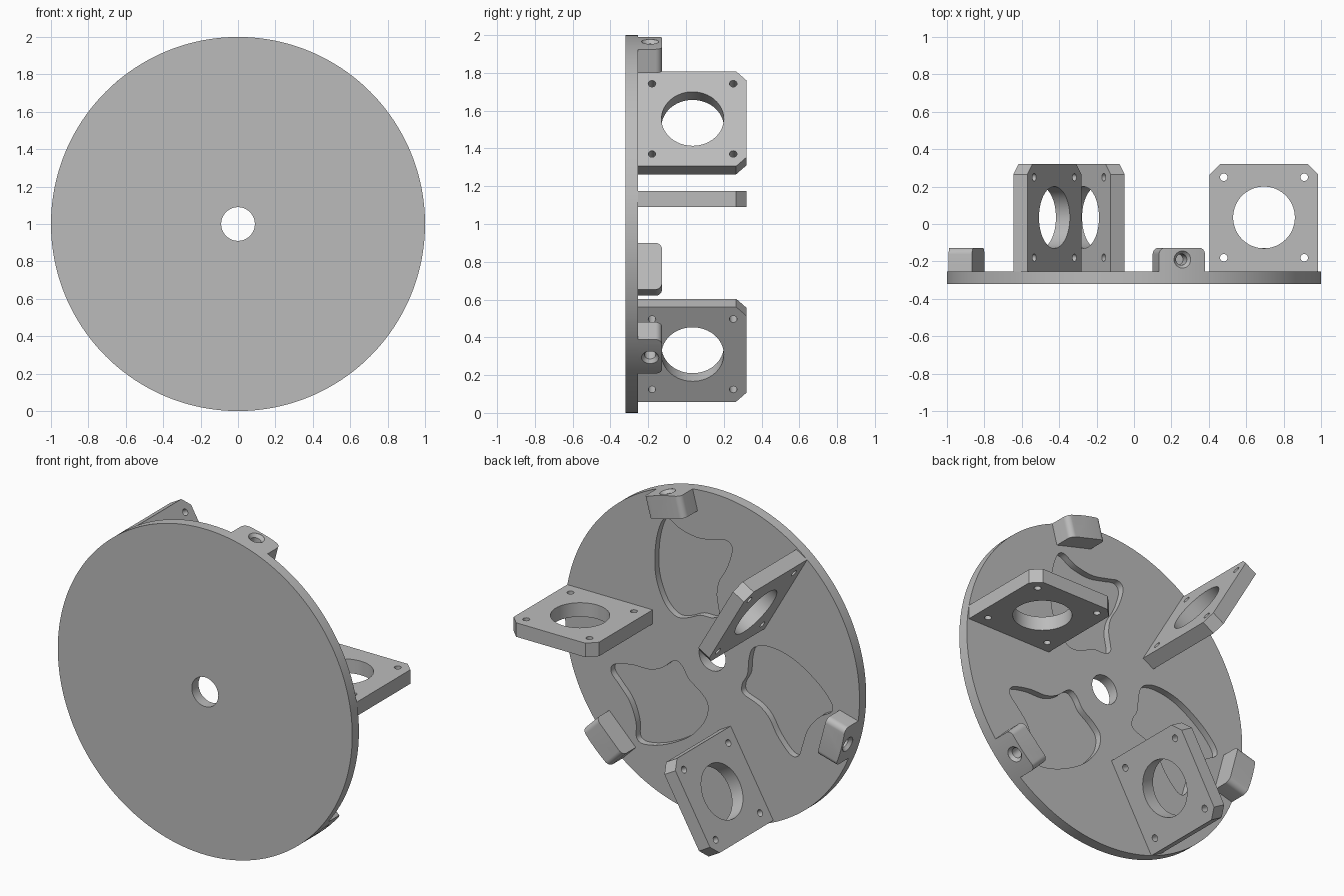
import bpy
from math import cos, sin, pi, radians
from mathutils import Matrix, Vector
from mathutils.geometry import interpolate_bezier

if "Cube" in bpy.data.objects:
    bpy.data.objects.remove(bpy.data.objects["Cube"])

grey = bpy.data.materials.new("plain_grey")
grey.use_nodes = True
grey.diffuse_color = (0.5, 0.5, 0.5, 1)
grey.node_tree.nodes["Principled BSDF"].inputs["Base Color"].default_value = (0.5, 0.5, 0.5, 1)

BACK = -0.255      # back surface of the disc
FRONT = -0.32
# maps a prism drawn in (x, z) so that it is extruded along y
UPRIGHT = Matrix(((1, 0, 0, 0), (0, 0, 1, 0), (0, 1, 0, 0), (0, 0, 0, 1)))


def loft(name, sections, matrix=Matrix()):
    """Solid through equal-length outlines, each given as (points, height)."""
    n = len(sections[0][0])
    verts = [matrix @ Vector((x, y, h)) for pts, h in sections for x, y in pts]
    faces = [tuple(range(n)), tuple(range(len(verts) - n, len(verts)))]
    for k in range(len(sections) - 1):
        for i in range(n):
            j = (i + 1) % n
            faces.append((k * n + i, k * n + j, k * n + n + j, k * n + n + i))
    mesh = bpy.data.meshes.new(name)
    mesh.from_pydata(verts, [], faces)
    mesh.materials.append(grey)
    obj = bpy.data.objects.new(name, mesh)
    bpy.context.collection.objects.link(obj)
    bpy.ops.object.select_all(action='DESELECT')
    obj.select_set(True)
    bpy.context.view_layer.objects.active = obj
    bpy.ops.object.mode_set(mode='EDIT')
    bpy.ops.mesh.select_all(action='SELECT')
    bpy.ops.mesh.normals_make_consistent(inside=False)
    bpy.ops.object.mode_set(mode='OBJECT')
    return obj


def prism(name, pts, h0, h1, matrix=Matrix()):
    return loft(name, [(pts, h0), (pts, h1)], matrix)


def circle(cx, cy, r, n=48):
    return [(cx + r * cos(2 * pi * i / n), cy + r * sin(2 * pi * i / n)) for i in range(n)]


def boolean(obj, cutters, operation='DIFFERENCE'):
    for c in cutters:
        mod = obj.modifiers.new("cut", 'BOOLEAN')
        mod.operation, mod.solver, mod.object = operation, 'EXACT', c
        c.hide_render = True
    dg = bpy.context.evaluated_depsgraph_get()
    mesh = bpy.data.meshes.new_from_object(obj.evaluated_get(dg))
    obj.modifiers.clear()
    obj.data = mesh
    for c in cutters:
        bpy.data.objects.remove(c)


def turn(degrees):
    """Turn about the disc axis, from +x towards +z."""
    return Matrix.Rotation(-radians(degrees), 4, 'Y')


def smooth_closed(points, steps=6):
    """Rounded closed outline through a few points."""
    p = [Vector((x, y, 0)) for x, y in points]
    out = []
    for i in range(len(p)):
        a, b, c, d = p[i - 1], p[i], p[(i + 1) % len(p)], p[(i + 2) % len(p)]
        seg = interpolate_bezier(b, b + (c - a) / 6, c - (d - b) / 6, c, steps + 1)
        out += [(v.x, v.y) for v in seg[:-1]]
    return out


# Disc with centre hole and three curved pockets in the back
disc = prism("disc", circle(0, 0, 1, 192), FRONT, BACK, UPRIGHT)
pocket = smooth_closed([
    (-.135, .69), (-.1, .57), (-.045, .47), (-.03, .38), (-.045, .27), (.0, .235),
    (.08, .23), (.17, .19), (.25, .18), (.33, .25), (.385, .4), (.385, .58),
    (.35, .72), (.3, .765), (.21, .72), (.09, .70), (-.02, .72), (-.1, .735)])
cutters = [prism("hole_cutter", circle(0, 0, .09), -1, 1, UPRIGHT)]
for k in range(3):
    cutters.append(prism("pocket_cutter", pocket, BACK - .04, .1, turn(120 * k) @ UPRIGHT))
boolean(disc, cutters)

# Mounting plate with clipped free corners, a large bore and four screw holes
X0, X1, Y1, CLIP = .405, .985, .32, .055
outline = [(X0, BACK), (X1, BACK), (X1, Y1 - CLIP), (X1 - CLIP, Y1), (X0 + CLIP, Y1), (X0, Y1 - CLIP)]
plate = prism("mounting_plate", outline, .09, .176)
cx, cy, s = .695, .035, .215
cutters = [prism("bore_cutter", circle(cx, cy, .165, 64), 0, .3)]
for sx in (-s, s):
    for sy in (-s, s):
        cutters.append(prism("screw_cutter", circle(cx + sx, cy + sy, .02, 20), 0, .3))
boolean(plate, cutters)

# Edge block with rounded back corners, trimmed to the rim, with a countersunk blind hole
W, TOP, R = .1275, -.127, .035
arc = [(W - R + R * cos(a), TOP - R + R * sin(a)) for a in (pi / 2 * i / 8 for i in range(9))]
profile = [(W, BACK)] + arc + [(-x, y) for x, y in reversed(arc)] + [(-W, BACK)]
block = prism("edge_block", profile, .862, 1.1)
boolean(block, [prism("rim_trim", circle(0, 0, 1, 192), -1, 1, UPRIGHT)], 'INTERSECT')
hole = [(circle(0, -.19, r, 32), h) for r, h in ((.03, .9), (.03, .98), (.046, .999), (.046, 1.1))]
boolean(block, [loft("countersink_cutter", hole)])

# Repeat plates and blocks around the axis and stand the model up
parts = [disc]
for base, start in ((plate, 0), (block, -15)):
    for k in range(3):
        obj = base if k == 0 else base.copy()
        if k:
            bpy.context.collection.objects.link(obj)
        obj.name = f"{base.name.split('.')[0]}_{k + 1}" if k else base.name
        obj.matrix_world = turn(start + 120 * k)
        parts.append(obj)

bpy.ops.object.select_all(action='DESELECT')
for obj in parts:
    obj.location.z += 1
    obj.select_set(True)
bpy.context.view_layer.objects.active = disc
bpy.ops.object.shade_smooth_by_angle(angle=radians(30))
